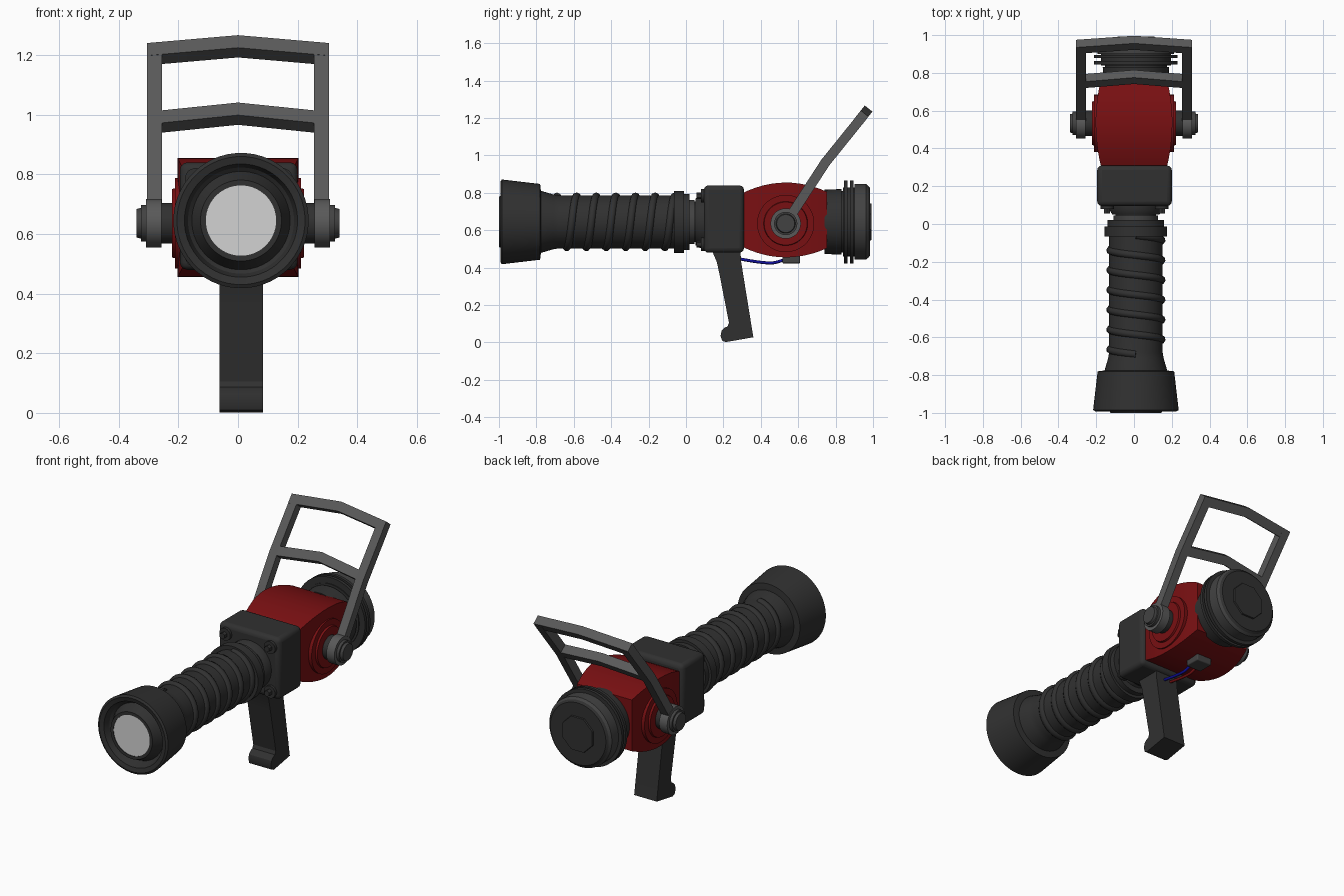
import bpy, bmesh, math
from mathutils import Vector

if "Cube" in bpy.data.objects:
    bpy.data.objects.remove(bpy.data.objects["Cube"], do_unlink=True)


def material(name, r, g, b):
    m = bpy.data.materials.new(name)
    m.use_nodes = True
    m.diffuse_color = (r, g, b, 1)
    m.node_tree.nodes["Principled BSDF"].inputs["Base Color"].default_value = (r, g, b, 1)
    return m


BLACK = material("black rubber", 0.03, 0.03, 0.03)
GRAY = material("gray metal", 0.1, 0.1, 0.1)
DARK = material("dark gray metal", 0.055, 0.055, 0.055)
RED = material("red paint", 0.19, 0.005, 0.006)
GLASS = material("pale lens", 0.65, 0.65, 0.65)
BLUE = material("blue wire", 0.005, 0.005, 0.35)

AX, AZ = 0.01, 0.645          # barrel axis
PIVOT_Y, PIVOT_Z = 0.533, 0.636


def finish(bm, name, mat, bevel=0):
    bmesh.ops.recalc_face_normals(bm, faces=bm.faces)
    me = bpy.data.meshes.new(name)
    bm.to_mesh(me)
    bm.free()
    ob = bpy.data.objects.new(name, me)
    bpy.context.collection.objects.link(ob)
    me.materials.append(mat)
    bpy.ops.object.select_all(action='DESELECT')
    ob.select_set(True)
    bpy.context.view_layer.objects.active = ob
    if bevel:
        mod = ob.modifiers.new("bevel", 'BEVEL')
        mod.width, mod.segments = bevel, 3
    bpy.ops.object.shade_smooth_by_angle(angle=math.radians(32))
    return ob


def loft(name, rings, mat, bevel=0, caps=True):
    """Skin a list of equally long rings of points."""
    bm = bmesh.new()
    rows = [[bm.verts.new(p) for p in ring] for ring in rings]
    n = len(rows[0])
    for a, b in zip(rows, rows[1:]):
        for i in range(n):
            bm.faces.new((a[i], a[(i + 1) % n], b[(i + 1) % n], b[i]))
    if caps:
        bm.faces.new(rows[0])
        bm.faces.new(rows[-1])
    return finish(bm, name, mat, bevel)


def lathe(name, profile, mat, axis='Y', center=(AX, 0, AZ), n=48):
    """Turn (position, radius) pairs around an axis through center."""
    rings = []
    for d, r in profile:
        ring = []
        for i in range(n):
            t = math.tau * (i + 0.5) / n
            c, s = r * math.cos(t), r * math.sin(t)
            off = (c, d, s) if axis == 'Y' else (d, c, s)
            ring.append(Vector(center) + Vector(off))
        rings.append(ring)
    return loft(name, rings, mat)


def box(name, lo, hi, mat, bevel=0):
    rings = [[(lo[0], y, lo[2]), (hi[0], y, lo[2]), (hi[0], y, hi[2]), (lo[0], y, hi[2])]
             for y in (lo[1], hi[1])]
    return loft(name, rings, mat, bevel)


def tube(name, points, radius, mat, kind='POLY'):
    cu = bpy.data.curves.new(name, 'CURVE')
    cu.dimensions = '3D'
    cu.bevel_depth, cu.bevel_resolution, cu.use_fill_caps = radius, 2, True
    sp = cu.splines.new(kind)
    sp.points.add(len(points) - 1)
    for p, co in zip(sp.points, points):
        p.co = (*co, 1)
    if kind == 'NURBS':
        sp.use_endpoint_u = True
        sp.order_u = 3
    ob = bpy.data.objects.new(name, cu)
    bpy.context.collection.objects.link(ob)
    cu.materials.append(mat)


# Flared nozzle with a recessed lens tube
lathe("nozzle", [(-0.985, 0.135), (-1.0, 0.135), (-0.94, 0.165), (-0.95, 0.178),
                 (-0.985, 0.19), (-0.992, 0.215), (-0.985, 0.227), (-0.78, 0.203),
                 (-0.775, 0.16)], BLACK)
lathe("lens", [(-0.99, 0.122), (-0.997, 0.118)], GLASS)
lathe("lens_rim", [(-0.98, 0.136), (-1.0, 0.136), (-1.0, 0.118), (-0.99, 0.118)], BLACK)

# Hose core and its spiral rib
lathe("hose", [(-0.8, 0.168), (-0.775, 0.166), (-0.71, 0.147), (-0.68, 0.142),
               (0.0, 0.142)], BLACK)
TURNS, PITCH, STEPS = 6, 0.105, 32
spiral = []
for i in range(TURNS * STEPS + 1):
    t = math.tau * i / STEPS
    spiral.append((AX + 0.136 * math.sin(t), -0.06 - PITCH * i / STEPS,
                   AZ + 0.136 * math.cos(t)))
tube("spiral_rib", spiral, 0.021, BLACK)

# Collar, neck and flange
lathe("hose_collar", [(-0.065, 0.14), (-0.065, 0.166), (-0.012, 0.166), (-0.012, 0.15),
                      (0.02, 0.15), (0.02, 0.11)], BLACK)
lathe("neck", [(0.01, 0.118), (0.045, 0.118), (0.045, 0.108), (0.08, 0.108)], DARK)
lathe("block_flange", [(0.05, 0.1), (0.05, 0.125), (0.075, 0.14), (0.11, 0.14)], BLACK)

# Receiver block with corner bolts
box("receiver_block", (-0.195, 0.095, 0.48), (0.2, 0.31, 0.84), BLACK, 0.025)
for sx in (-1, 1):
    for sz in (-1, 1):
        spot = (0.003 + sx * 0.145, 0, 0.655 + sz * 0.13)
        lathe("corner_boss", [(0.08, 0.036), (0.11, 0.036)], BLACK, center=spot, n=20)
        lathe("corner_bolt", [(0.055, 0.018), (0.09, 0.018)], BLACK, center=spot, n=6)

# Red housing, bulging at the middle
rings = []
for i in range(13):
    y = 0.3 + 0.455 * i / 12
    u = ((y - 0.535) / 0.22) ** 2
    hx, hz = 0.203 - 0.026 * u, 0.2 - 0.05 * u
    rings.append([(sx * hx, y, 0.655 + sz * hz)
                  for sx, sz in ((-1, -1), (1, -1), (1, 1), (-1, 1))])
loft("red_housing", rings, RED)

# Side bosses and pivots
for s in (-1, 1):
    c = (0, PIVOT_Y, PIVOT_Z)

    def side(name, prof, mat, n=40):
        lathe(name, [(s * d, r) for d, r in prof], mat, 'X', c, n)
    side("side_boss", [(0.17, 0.153), (0.211, 0.153), (0.211, 0.118), (0.222, 0.115)], RED)
    side("pivot_washer", [(0.2, 0.068), (0.262, 0.068)], BLACK)
    side("pivot_collar", [(0.256, 0.081), (0.308, 0.081)], GRAY)
    side("pivot_knob", [(0.3, 0.062), (0.325, 0.062), (0.325, 0.052), (0.34, 0.048)], DARK)

# Carrying bail: two bent arms and two bowed crossbars
path = [Vector((PIVOT_Y, PIVOT_Z)), Vector((0.745, 0.962)), Vector((0.965, 1.235))]
for s in (-1, 1):
    rings = []
    for i, p in enumerate(path):
        d = (path[min(i + 1, 2)] - path[max(i - 1, 0)]).normalized()
        nrm = Vector((-d.y, d.x)) * 0.026
        x0, x1 = s * 0.255, s * 0.306
        a, b = p + nrm, p - nrm
        rings.append([(x0, *a), (x1, *a), (x1, *b), (x0, *b)])
    # keep the tips just below the top bar's outer edge
    rings[-1] = [Vector(q) - Vector((0, 0.017, 0.021)) for q in rings[-1]]
    loft("bail_arm", rings, GRAY)


def crossbar(name, y, z, half):
    d = (path[2] - path[1]).normalized()
    nrm = Vector((-d.y, d.x))
    rings = []
    for x, bow in ((-half, 0), (0, 0.034), (half, 0)):
        c = Vector((y, z)) + d * bow
        rings.append([(x, *(c + d * a * 0.027 + nrm * b * 0.026))
                      for a, b in ((-1, -1), (1, -1), (1, 1), (-1, 1))])
    loft(name, rings, GRAY)


crossbar("bail_top_bar", 0.938, 1.203, 0.306)
crossbar("bail_lower_bar", 0.757, 0.977, 0.258)

# Rear adapter, stacked discs and end cap
lathe("rear_adapter", [(0.74, 0.172), (0.832, 0.176), (0.832, 0.165), (0.86, 0.165)], BLACK)
for y in (0.845, 0.878):
    lathe("rear_disc", [(y, 0.15), (y, 0.222), (y + 0.018, 0.222), (y + 0.018, 0.15)], BLACK)
lathe("rear_core", [(0.84, 0.185), (0.91, 0.185)], BLACK)
lathe("rear_ring", [(0.9, 0.18), (0.9, 0.203), (0.962, 0.203), (0.975, 0.192)], DARK)
lathe("rear_cap", [(0.96, 0.192), (0.975, 0.192), (0.985, 0.18)], BLACK)
lathe("rear_cap_plate", [(0.97, 0.112), (0.993, 0.105)], BLACK, n=8)

# Pistol grip with a hooked toe
grip = [(0.135, 0.5), (0.29, 0.5), (0.295, 0.43), (0.36, 0.028), (0.212, 0.002),
        (0.193, 0.01), (0.185, 0.035), (0.19, 0.062), (0.205, 0.078), (0.222, 0.086),
        (0.23, 0.105), (0.18, 0.36), (0.165, 0.43)]
loft("grip", [[(x, y, z) for y, z in grip] for x in (-0.062, 0.084)], BLACK)

# Trigger connector and wires
box("connector", (-0.045, 0.515, 0.423), (0.055, 0.61, 0.47), DARK, 0.006)
for name, x, mat in (("blue_wire", 0.025, BLUE), ("red_wire", -0.015, RED)):
    tube(name, [(x, 0.27, 0.45), (x, 0.35, 0.435), (x, 0.43, 0.425), (x, 0.48, 0.425),
                (x, 0.53, 0.445)], 0.008, mat, 'NURBS')
